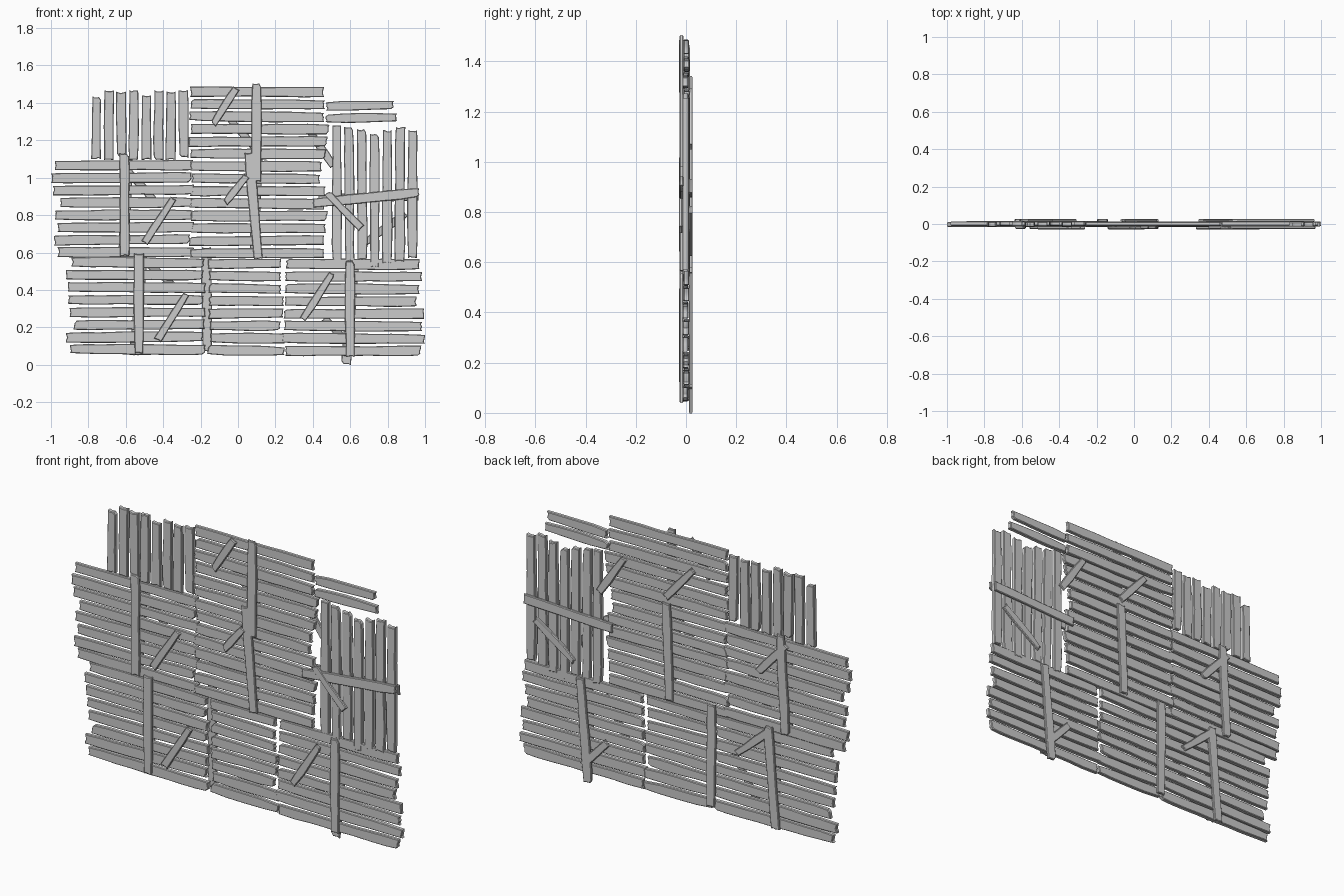
import bpy, bmesh, random
from math import pi, sin
from mathutils import Vector

if "Cube" in bpy.data.objects:
    bpy.data.objects.remove(bpy.data.objects["Cube"])

random.seed(7)
PITCH = 0.0663


def add_plank(bm, a, b, width, y, thick, rough=0.008):
    """Worn board from a to b in the (x, z) plane: wobbly edges, chipped ends."""
    a, b = Vector(a), Vector(b)
    d = b - a
    length = d.length
    d.normalize()
    n = Vector((-d.y, d.x))
    steps = max(3, int(length / 0.09))
    h = width / 2
    phase = random.uniform(0, 6)
    outline = []

    def side(sign):
        pts = []
        for i in range(steps + 1):
            t = i / steps
            w = h - random.uniform(0, 0.0035) - 0.0015 * sin(phase + 5 * t)
            if i in (0, steps):
                w -= random.uniform(0, 0.004)
            u = t * length
            if 0 < i < steps:
                u += random.uniform(-0.015, 0.015)
            pts.append((u, sign * w))
        return pts

    def end(u, sign):
        return [(u - sign * random.uniform(0, rough), v * h) for v in (-0.45, 0.0, 0.45)]

    low, high = side(-1), side(1)
    chip = random.choice((0, 0, 1, 2))
    if chip == 1:
        low[-1] = (length - 0.018, low[-1][1])
    if chip == 2:
        high[0] = (0.018, high[0][1])
    outline = low + end(length, 1) + high[::-1] + end(0, -1)[::-1]
    verts = []
    for u, v in outline:
        p = a + d * u + n * v
        verts.append(bm.verts.new((p.x, y - thick / 2, p.y)))
    face = bm.faces.new(verts)
    ext = bmesh.ops.extrude_face_region(bm, geom=[face])["geom"]
    back = [g for g in ext if isinstance(g, bmesh.types.BMVert)]
    bmesh.ops.translate(bm, verts=back, vec=(0, thick, 0))
    cap = next(g for g in ext if isinstance(g, bmesh.types.BMFace))
    rim = list(set(face.edges) | set(cap.edges))
    bmesh.ops.bevel(bm, geom=rim, offset=0.0035, segments=1, affect='EDGES')


def finish(bm, name):
    bmesh.ops.recalc_face_normals(bm, faces=bm.faces[:])
    mesh = bpy.data.meshes.new(name)
    bm.to_mesh(mesh)
    bm.free()
    bpy.context.collection.objects.link(bpy.data.objects.new(name, mesh))


def rows(name, lefts, rights, z0, width=0.057):
    """Horizontal boards listed from the top row down."""
    bm = bmesh.new()
    for i, (l, r) in enumerate(zip(lefts, rights)):
        z = z0 - i * PITCH
        s = random.uniform(-0.004, 0.004)
        add_plank(bm, (l, z - s), (r, z + s), width + random.uniform(-0.003, 0.002),
                  random.uniform(-0.003, 0.003), random.uniform(0.021, 0.026))
    finish(bm, name)


def columns(name, tops, bottoms, x0, pitch, width=0.056):
    """Vertical boards listed from left to right."""
    bm = bmesh.new()
    for i, (t, b) in enumerate(zip(tops, bottoms)):
        x = x0 + i * pitch
        s = random.uniform(-0.003, 0.003)
        add_plank(bm, (x - s, b), (x + s, t), width + random.uniform(-0.004, 0.002),
                  random.uniform(-0.003, 0.003), random.uniform(0.021, 0.026))
    finish(bm, name)


def around(x, n):
    return [x + random.uniform(-0.012, 0.012) for _ in range(n)]


# lower wall panels
rows("lower_left_boards", [-.89, -.92, -.91, -.91, -.90, -.88, -.92, -.90],
     around(-.175, 8), 0.546)
rows("lower_middle_boards", around(-.16, 8), around(.238, 8), 0.540)
rows("lower_right_boards", around(.245, 8),
     [.97, .985, .97, .955, .995, .985, 1.0, .98], 0.538)

# middle and upper wall panels
rows("middle_left_boards", [-.98, -1.0, -.99, -.95, -.98, -.965, -.985, -.965],
     around(-.245, 8), 1.066)
rows("centre_boards", around(-.26, 14),
     [.46, .465, .46, .49, .48, .47, .45, .44, .47, .46, .48, .47, .46, .46], 1.459, 0.058)
rows("upper_right_boards", [.47, .465], [.835, .85], 1.386, 0.055)
columns("upper_left_boards", [1.435, 1.468, 1.46, 1.468, 1.44, 1.468, 1.46, 1.468],
        [1.10, 1.095, 1.11, 1.095, 1.095, 1.095, 1.095, 1.105], -.757, 0.0665)
columns("right_boards", [1.28, 1.272, 1.26, 1.235, 1.255, 1.272, 1.255],
        [.55, .55, .56, .52, .54, .55, .57], .528, 0.0675)

# battens and short diagonal braces nailed on the front
front_battens = [
    ((-.605, .58), (-.607, 1.13)), ((-.53, .06), (-.53, .595)),
    ((.097, .98), (.10, 1.505)), ((.108, .565), (.06, 1.135)),
    ((.60, .04), (.598, .555)), ((.40, .865), (.97, .92)),
]
front_braces = [
    ((-.50, .65), (-.345, .89)), ((-.43, .13), (-.275, .38)),
    ((-.135, 1.285), (-.01, 1.48)), ((-.07, .865), (.05, 1.01)),
    ((.345, .24), (.505, .49)), ((.475, .92), (.66, .73)),
]
# battens and braces on the back
back_battens = [
    ((.577, .0), (.625, .56)), ((.085, .58), (.105, 1.11)),
    ((-.165, .07), (-.17, .63)), ((-.555, .05), (-.51, .60)),
    ((-.615, .58), (-.585, 1.12)), ((.43, .885), (.965, .905)),
]
back_braces = [
    ((.66, .64), (.90, .81)), ((.46, .25), (.61, .09)),
    ((.36, 1.285), (.51, 1.06)), ((-.06, 1.33), (.11, 1.14)),
    ((-.62, 1.07), (-.45, .88)), ((-.51, .57), (-.32, .40)),
]


def nailed(name, pieces, width, y):
    for i, (a, b) in enumerate(pieces):
        bm = bmesh.new()
        add_plank(bm, a, b, width, y, 0.015, 0.006)
        finish(bm, f"{name}_{i + 1}")


nailed("front_batten", front_battens, 0.056, -0.018)
nailed("front_brace", front_braces, 0.044, -0.021)
nailed("back_batten", back_battens, 0.056, 0.019)
nailed("back_brace", back_braces, 0.044, 0.019)

# smooth the soft wobble, keep board edges crisp
for o in bpy.context.scene.objects:
    o.select_set(True)
    bpy.context.view_layer.objects.active = o
bpy.ops.object.shade_smooth_by_angle()
